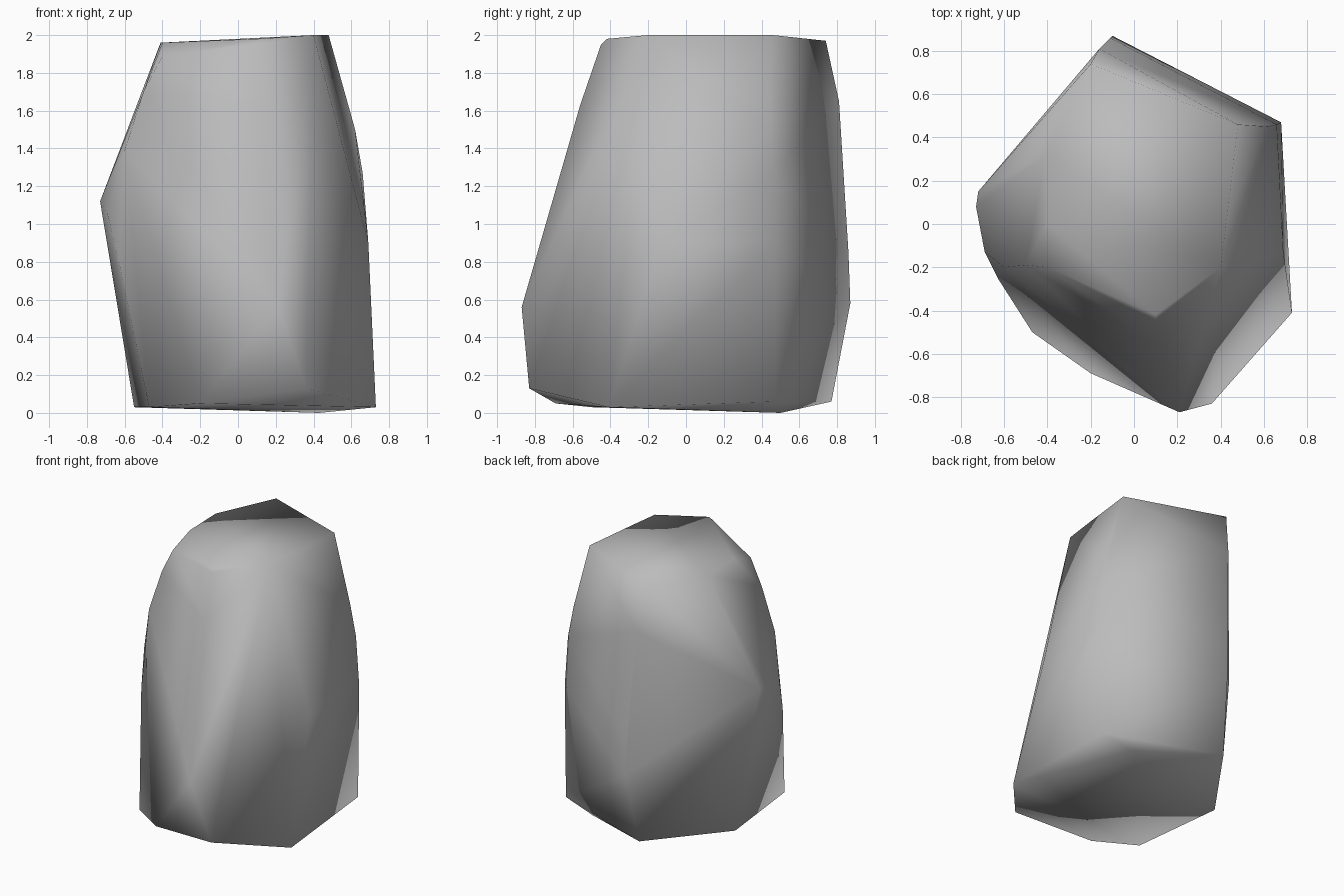
import bpy
import bmesh

# Remove the default cube if the scene has one
default_cube = bpy.data.objects.get("Cube")
if default_cube:
    bpy.data.objects.remove(default_cube, do_unlink=True)


def make_material(name, grey):
    """One flat colour for viewport and render."""
    material = bpy.data.materials.new(name)
    material.use_nodes = True
    colour = (grey, grey, grey, 1)
    material.diffuse_color = colour
    for node in material.node_tree.nodes:
        if node.type == "BSDF_PRINCIPLED":
            node.inputs["Base Color"].default_value = colour
    return material


def build_boulder(name, rings, material):
    """Wrap a tight stone skin around the corner points of every ring."""
    bm = bmesh.new()
    for ring in rings:
        for corner in ring:
            bm.verts.new(corner)
    hull = bmesh.ops.convex_hull(bm, input=bm.verts[:])
    leftover = {item for key in ("geom_interior", "geom_unused")
                for item in hull[key] if isinstance(item, bmesh.types.BMVert)}
    bmesh.ops.delete(bm, geom=list(leftover), context="VERTS")
    bmesh.ops.recalc_face_normals(bm, faces=bm.faces[:])
    for face in bm.faces:
        face.smooth = True
    mesh = bpy.data.meshes.new(name)
    bm.to_mesh(mesh)
    bm.free()
    mesh.materials.append(material)
    boulder = bpy.data.objects.new(name, mesh)
    bpy.context.collection.objects.link(boulder)
    return boulder


# Foot of the stone, nearly flat
foot = [
    (-.55, .2, .03), (-.47, -.5, .03), (-.2, -.69, .05), (.36, -.83, .13),
    (.73, -.41, .03), (.67, .47, .06), (.43, .5, 0), (-.15, .77, .06),
]

# Widest belt, bulging at the front ridge and the back corner
belt = [
    (.21, -.87, .56), (-.63, -.25, .8), (-.69, -.13, 1.05),
    (-.73, .08, 1.12), (-.72, .15, 1.12), (-.1, .87, .58), (-.11, .86, .85),
    (.68, .47, .9), (.69, -.13, .9), (.16, -.7, 1.1),
]

# Shoulder, where the sides lean in
shoulder = [
    (.12, -.56, 1.63), (-.6, -.2, 1.39), (-.5, -.19, 1.7),
    (-.16, .81, 1.65), (.62, .45, 1.5), (.66, .46, 1.27),
]

# Crown, tilted gently to one side
crown = [
    (-.4, -.2, 1.89), (.1, -.45, 1.95), (.1, -.42, 1.98), (.4, -.2, 2),
    (.43, .03, 2), (.48, .46, 2), (-.2, .74, 1.97), (-.41, .32, 1.96),
    (-.4, 0, 1.96),
]

stone_grey = make_material("stone grey", .5)
build_boulder("boulder", [foot, belt, shoulder, crown], stone_grey)
